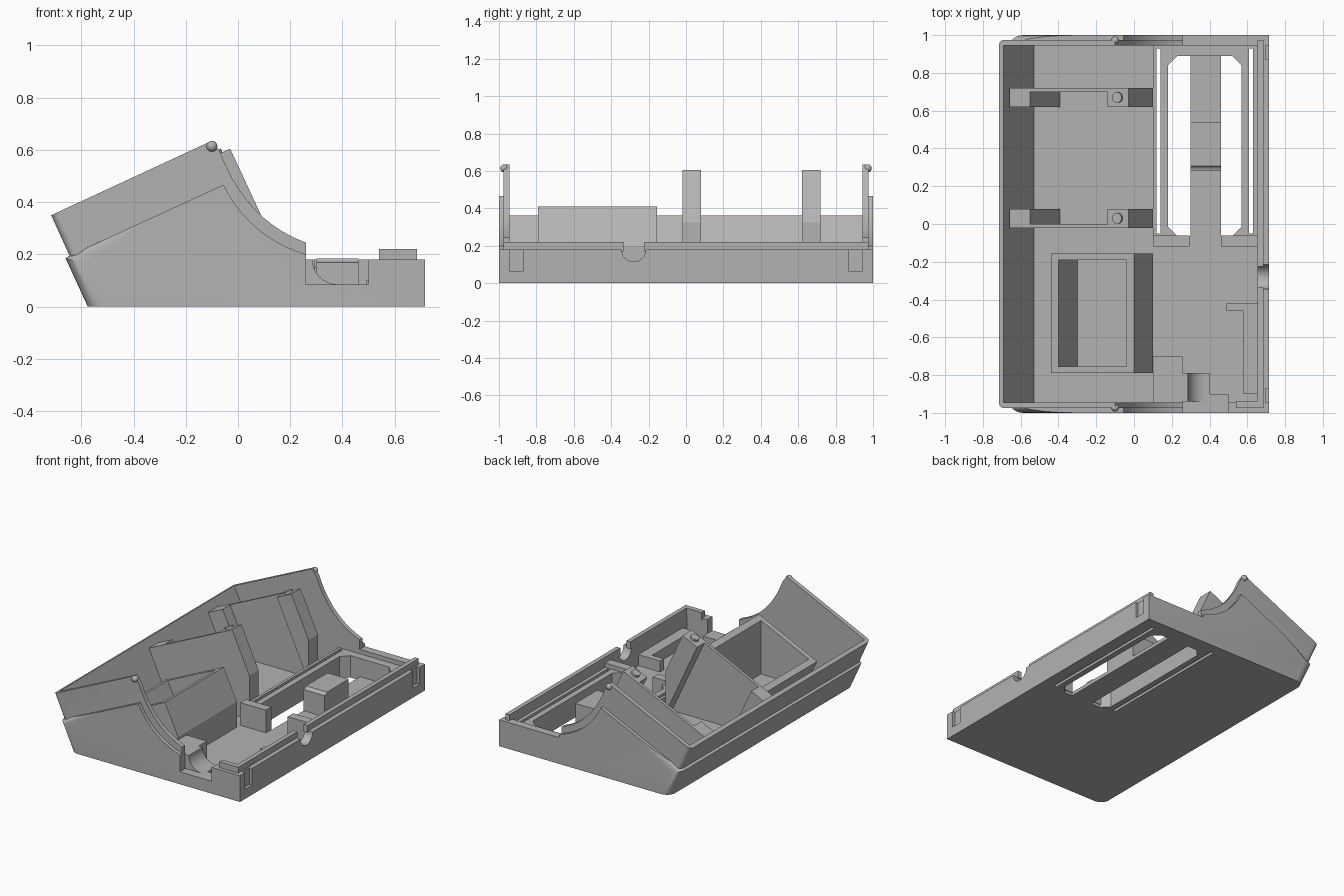
import bpy, bmesh, math
from mathutils import Vector

if "Cube" in bpy.data.objects:
    bpy.data.objects.remove(bpy.data.objects["Cube"], do_unlink=True)

grey = bpy.data.materials.new("plain grey")
grey.use_nodes = True
COLOUR = (0.45, 0.45, 0.45, 1)
grey.diffuse_color = COLOUR
grey.node_tree.nodes["Principled BSDF"].inputs["Base Color"].default_value = COLOUR


def finish(name, bm):
    bmesh.ops.recalc_face_normals(bm, faces=bm.faces)
    mesh = bpy.data.meshes.new(name)
    bm.to_mesh(mesh)
    bm.free()
    mesh.materials.append(grey)
    ob = bpy.data.objects.new(name, mesh)
    bpy.context.collection.objects.link(ob)
    return ob


def prism(name, pts, y0, y1, corner=0):
    """Extrude an (x, z) profile along y; optionally round the rear corners."""
    bm = bmesh.new()
    face = bm.faces.new([bm.verts.new((x, y0, z)) for x, z in pts])
    ext = bmesh.ops.extrude_face_region(bm, geom=[face])
    new = [v for v in ext["geom"] if isinstance(v, bmesh.types.BMVert)]
    bmesh.ops.translate(bm, verts=new, vec=(0, y1 - y0, 0))
    if corner:
        edges = [e for e in bm.edges if all(v.co.x < -0.57 for v in e.verts)
                 and abs(e.verts[0].co.y - e.verts[1].co.y) < 1e-4]
        bmesh.ops.bevel(bm, geom=edges, offset=corner, segments=6,
                        profile=0.5, affect='EDGES')
    return finish(name, bm)


def box(name, x0, x1, y0, y1, z0, z1):
    return prism(name, [(x0, z0), (x1, z0), (x1, z1), (x0, z1)], y0, y1)


def plan(name, pts, z0, z1):
    """Extrude an (x, y) outline upward."""
    bm = bmesh.new()
    face = bm.faces.new([bm.verts.new((x, y, z0)) for x, y in pts])
    ext = bmesh.ops.extrude_face_region(bm, geom=[face])
    new = [v for v in ext["geom"] if isinstance(v, bmesh.types.BMVert)]
    bmesh.ops.translate(bm, verts=new, vec=(0, 0, z1 - z0))
    return finish(name, bm)


def rod(name, centre, axis, r, depth):
    bm = bmesh.new()
    bmesh.ops.create_cone(bm, cap_ends=True, segments=32, radius1=r, radius2=r, depth=depth)
    ob = finish(name, bm)
    turn = Vector((0, 0, 1)).rotation_difference(Vector(axis)).to_matrix().to_4x4()
    ob.data.transform(turn)
    ob.location = centre
    smooth(ob)
    return ob


def smooth(ob):
    bpy.ops.object.select_all(action='DESELECT')
    ob.select_set(True)
    bpy.context.view_layer.objects.active = ob
    bpy.ops.object.shade_smooth_by_angle(angle=math.radians(30))


def combine(target, other, mode='DIFFERENCE'):
    mod = target.modifiers.new(mode, 'BOOLEAN')
    mod.operation, mod.solver, mod.object = mode, 'EXACT', other
    bpy.context.view_layer.update()
    bpy.context.view_layer.objects.active = target
    bpy.ops.object.modifier_apply(modifier=mod.name)
    bpy.data.objects.remove(other, do_unlink=True)


def sweep(a, ctrl, b, n=10):
    """Quadratic curve from a to b."""
    out = []
    for i in range(n + 1):
        t = i / n
        out.append(tuple((1 - t) ** 2 * p + 2 * t * (1 - t) * q + t * t * r
                         for p, q, r in zip(a, ctrl, b)))
    return out


SLOPE = math.tan(math.radians(25))


def cradle_z(x):
    return 0.605 + (x + 0.03) * SLOPE


# Outer tub with stepped inner rim, hollowed in one go
tub = prism("tub", [(-0.575, 0), (0.715, 0), (0.715, 0.18), (0.26, 0.18)]
            + sweep((0.26, 0.2), (0.04, 0.27), (-0.055, 0.467))
            + [(-0.645, 0.195), (-0.66, 0.185)], -1, 1, 0.06)
rim = prism("rim", [(-0.602, 0.1), (0.26, 0.1)]
            + sweep((0.26, 0.245), (0.03, 0.33), (-0.07, 0.595))
            + [(-0.1, 0.635), (-0.715, 0.35)], -0.975, 0.975, 0.03)
combine(tub, rim, 'UNION')
combine(tub, prism("cavity", [(-0.53, 0.025), (0.655, 0.025), (0.655, 1), (-0.995, 1)],
                   -0.945, 0.945))

# Raised bay deck with stepped end walls
combine(tub, box("deck", 0.1, 0.66, -0.065, 0.95, 0.01, 0.15), 'UNION')

# Openings: bay, long slots, cable notch, round port, clip recesses
c = 0.05
x0, x1, y0, y1 = 0.18, 0.57, -0.065, 0.89
outline = [(x0 + c, y0), (x1 - c, y0), (x1, y0 + c), (x1, y1 - c),
           (x1 - c, y1), (x0 + c, y1), (x0, y1 - c), (x0, y0 + c)]
combine(tub, plan("bay_cutter", outline, -0.1, 0.4))
for sx in (0.12, 0.61):
    combine(tub, box("slot_cutter", sx, sx + 0.02, -0.05, 0.93, -0.1, 0.4))
combine(tub, box("bay_mouth_cutter", 0.3, 0.46, -0.1, 0.0, 0.025, 0.4))
combine(tub, box("cable_cutter", 0.26, 0.5, -1.1, -0.9, 0.085, 0.5))
combine(tub, rod("port_cutter", (0.69, -0.28, 0.18), (1, 0, 0), 0.065, 0.2))
for s in (-1, 1):
    combine(tub, box("clip_cutter", 0.695, 0.8, s * 0.907 - 0.037, s * 0.907 + 0.037,
                     0.065, 0.3))
smooth(tub)

# Lip along the low wall, broken by the port
box("lip_short", 0.655, 0.685, -0.975, -0.335, 0.17, 0.22)
box("lip_long", 0.655, 0.685, -0.225, 0.975, 0.17, 0.22)
box("lip_return", 0.54, 0.685, -0.975, -0.94, 0.17, 0.22)

# Bay centre strip, stop block and end walls
box("bay_strip", 0.3, 0.46, -0.12, 0.9, 0, 0.025)
stop = box("bay_stop", 0.3, 0.46, 0.28, 0.54, 0.0, 0.185)
combine(stop, rod("unused_corner", (0.38, 0.28, 0.2), (1, 0, 0), 0.03, 0.3))
box("bay_end_wall_inner", 0.1, 0.295, -0.12, -0.06, 0.02, 0.18)
box("bay_end_wall_outer", 0.46, 0.656, -0.12, -0.06, 0.02, 0.18)

# Cradle brackets: rear rib, front post, thin web and locating pin
normal = Vector((-math.sin(math.radians(25)), 0, math.cos(math.radians(25))))
for side, y, web in (("front", -0.02, -0.02), ("back", 0.62, 0.70)):
    foot = 0.02
    rib_x = -0.55 + (cradle_z(-0.55) - foot) * SLOPE
    post_x = -0.14 + (cradle_z(-0.14) - foot) * SLOPE
    prism(side + "_rib", [(-0.66, cradle_z(-0.66)), (-0.525, foot), (rib_x, foot),
                          (-0.55, cradle_z(-0.55))], y, y + 0.1)
    prism(side + "_post", [(-0.14, cradle_z(-0.14)), (post_x, foot), (0.1, foot),
                           (0.1, 0.325), (-0.03, cradle_z(-0.03))], y, y + 0.1)
    prism(side + "_web", [(-0.66, cradle_z(-0.66)), (-0.525, foot), (0.1, foot),
                          (0.1, 0.325), (-0.03, cradle_z(-0.03))], web, web + 0.02)
    base = Vector((-0.085, y + 0.05, cradle_z(-0.085)))
    rod(side + "_pin", base, normal, 0.028, 0.03)

# Tilted open tray
tray = prism("tray", [(-0.44, 0.205), (-0.355, 0.02), (0.1, 0.02), (0.1, 0.2), (0, 0.41)],
             -0.79, -0.155)
combine(tray, prism("tray_cutter", [(-0.50, 0.42), (-0.30, 0.025), (-0.04, 0.025),
                                    (-0.04, 0.6)], -0.755, -0.19))

# Cable saddle and corner blocks
box("corner_block", 0.1, 0.256, -0.95, -0.7, 0.02, 0.18)
arc = [(0.385 - 0.1 * math.cos(a), 0.18 - 0.095 * math.sin(a))
       for a in [math.pi / 2 * i / 10 for i in range(11)]]
smooth(prism("cable_saddle", [(0.255, 0.18)] + arc + [(0.4, 0.085), (0.4, 0.02), (0.255, 0.02)],
             -0.94, -0.79))
box("notch_sill", 0.255, 0.5, -0.95, -0.9, 0.02, 0.085)
box("ledge_long", 0.58, 0.656, -0.9, -0.42, 0.02, 0.1)
box("ledge_short", 0.49, 0.58, -0.46, -0.42, 0.02, 0.1)

# Hinge nubs on both cheeks
for s, side in ((-1, "front"), (1, "back")):
    bm = bmesh.new()
    bmesh.ops.create_uvsphere(bm, u_segments=20, v_segments=12, radius=0.021)
    nub = finish(side + "_hinge_nub", bm)
    nub.location = (-0.1, s * 0.972, 0.614)
    smooth(nub)
